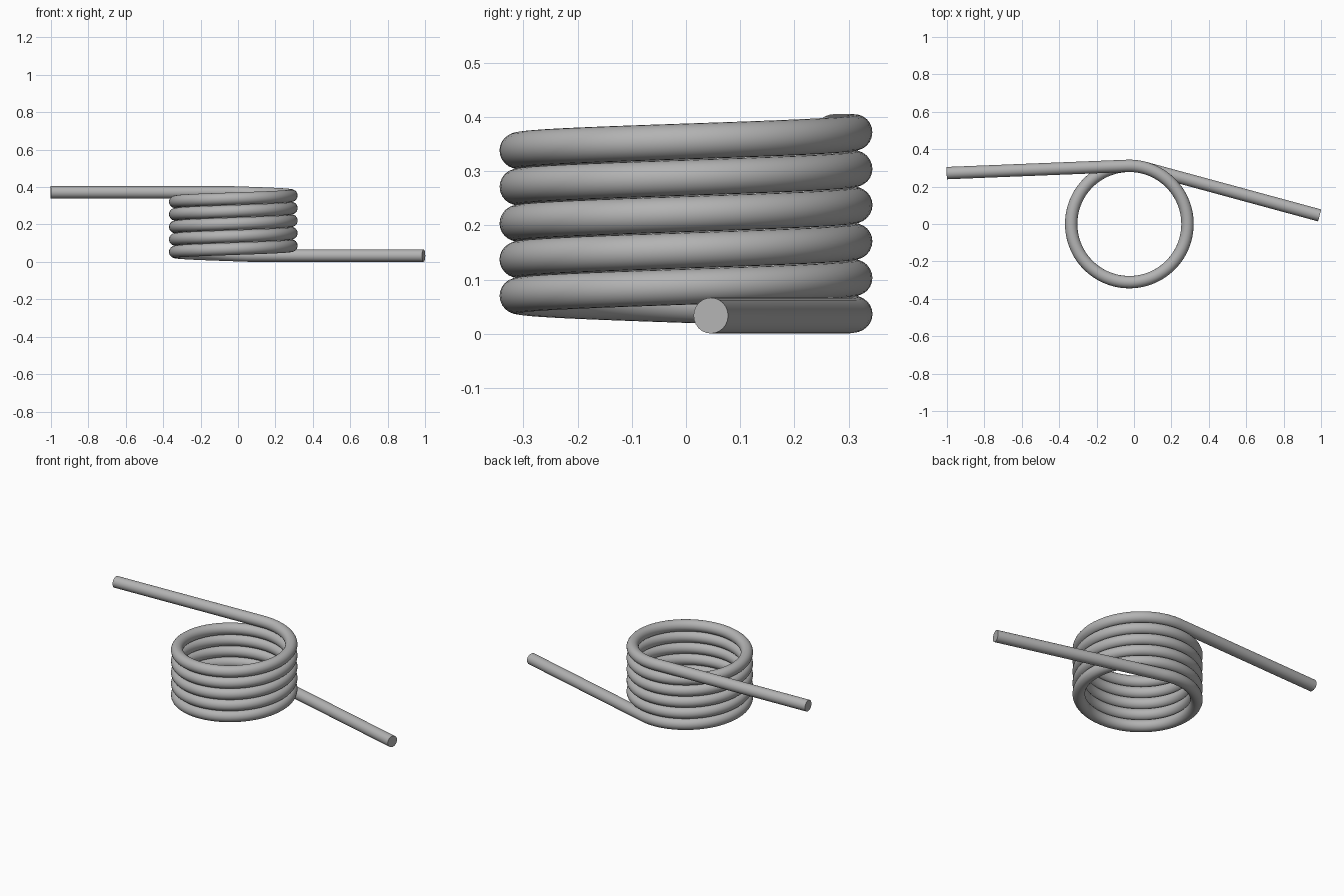
import bpy
import math
from mathutils import Vector

cube = bpy.data.objects.get("Cube")
if cube:
    bpy.data.objects.remove(cube, do_unlink=True)

WIRE = 0.033            # wire radius
COIL = 0.311            # coil centreline radius
CENTRE_X = -0.025
LOW, HIGH = 0.0335, 0.372
START = math.radians(74.8)
END = math.radians(92.3 + 5 * 360)
STEPS = 360


def coil_point(t):
    a = START + (END - START) * t
    return Vector((CENTRE_X + COIL * math.cos(a), COIL * math.sin(a), LOW + (HIGH - LOW) * t))


def tangent(a):
    return Vector((-math.sin(a), math.cos(a), 0))


# Centreline: lower leg, rising coil, upper leg, each leg tangent to the coil
coil = [coil_point(i / STEPS) for i in range(STEPS + 1)]
low_leg = coil[0] - tangent(START) * 0.97
high_leg = coil[-1] + tangent(END) * 0.965
path = [low_leg, *coil, high_leg]

# Round wire swept along the path, with flat closed ends
curve = bpy.data.curves.new("spring_wire", "CURVE")
curve.dimensions = "3D"
curve.twist_mode = "Z_UP"
curve.bevel_depth = WIRE
curve.bevel_resolution = 10
curve.use_fill_caps = True
spline = curve.splines.new("POLY")
spline.points.add(len(path) - 1)
for point, co in zip(spline.points, path):
    point.co = (*co, 1)

spring = bpy.data.objects.new("spring_wire", curve)
bpy.context.collection.objects.link(spring)
bpy.ops.object.select_all(action="DESELECT")
spring.select_set(True)
bpy.context.view_layer.objects.active = spring
bpy.ops.object.convert(target="MESH")
spring = bpy.context.object
bpy.ops.object.shade_smooth_by_angle(angle=math.radians(40))

# Plain grey steel
steel = bpy.data.materials.new("grey_steel")
steel.use_nodes = True
colour = (0.45, 0.45, 0.45, 1)
steel.diffuse_color = colour
steel.node_tree.nodes["Principled BSDF"].inputs["Base Color"].default_value = colour
spring.data.materials.clear()
spring.data.materials.append(steel)
